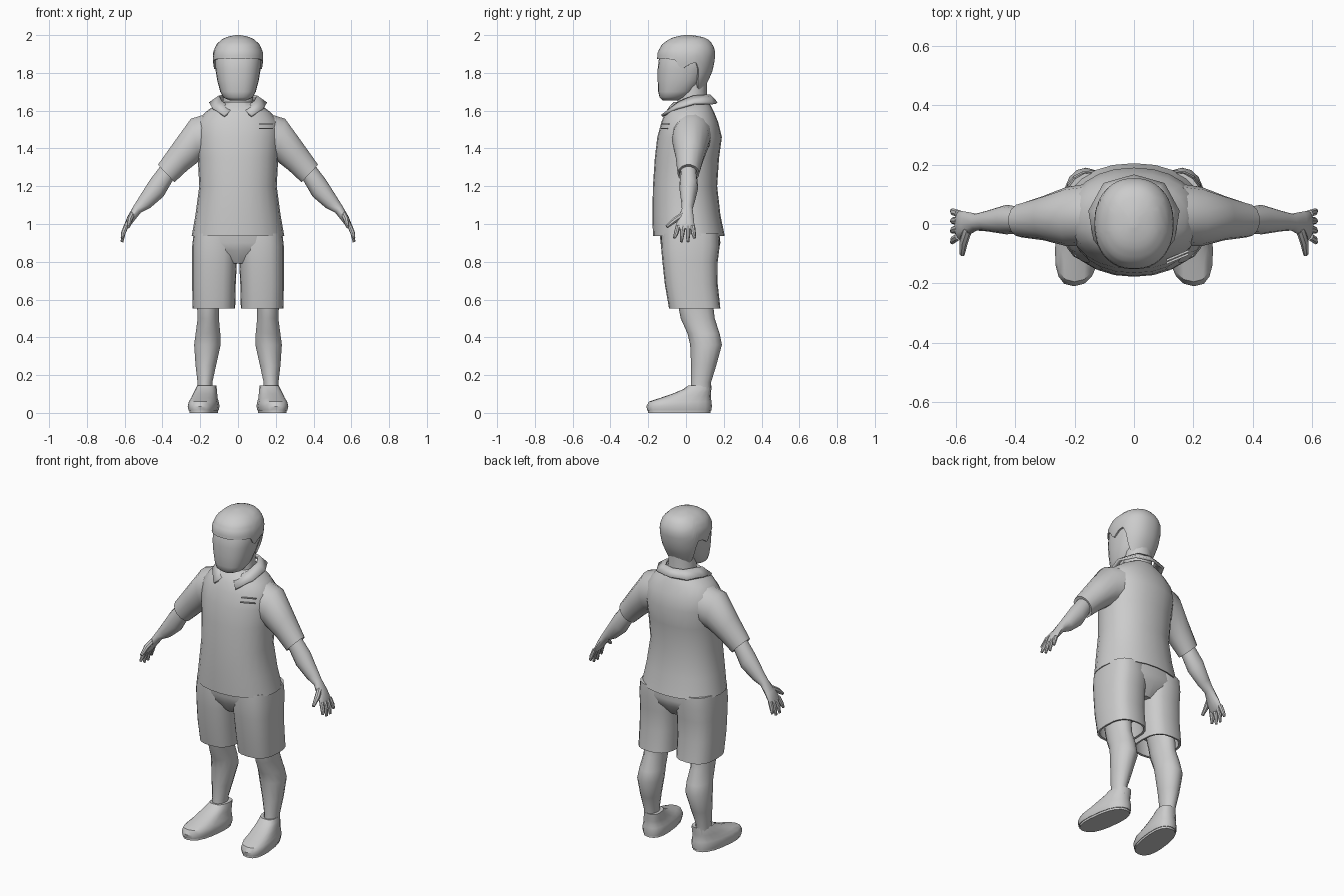
import bpy, bmesh, math
from mathutils import Vector

grey = bpy.data.materials.new("light_grey")
grey.diffuse_color = (0.6, 0.6, 0.6, 1)


def finish(name, bm, mirror=False, angle=40, solid=0):
    """Turn a bmesh into a shaded object, optionally mirrored across x."""
    bmesh.ops.recalc_face_normals(bm, faces=bm.faces)
    me = bpy.data.meshes.new(name)
    bm.to_mesh(me)
    bm.free()
    ob = bpy.data.objects.new(name, me)
    bpy.context.collection.objects.link(ob)
    me.materials.append(grey)
    bpy.ops.object.select_all(action='DESELECT')
    ob.select_set(True)
    bpy.context.view_layer.objects.active = ob
    bpy.ops.object.shade_smooth_by_angle(angle=math.radians(angle))
    if mirror:
        m = ob.modifiers.new("mirror", 'MIRROR')
        m.use_mirror_merge = True
        m.merge_threshold = 0.0005
    if solid:
        s = ob.modifiers.new("thickness", 'SOLIDIFY')
        s.thickness = solid
        s.offset = 0
    return ob


def ring(c, u, v, n=20, p=2.0):
    """Superellipse ring around c with half axes u and v."""
    pts = []
    for i in range(n):
        a = 2 * math.pi * i / n
        s, t = math.sin(a), math.cos(a)
        s = math.copysign(abs(s) ** (2 / p), s)
        t = math.copysign(abs(t) ** (2 / p), t)
        pts.append(Vector(c) + Vector(u) * s + Vector(v) * t)
    return pts


def level(z, x0, x1, y0, y1, n=20, p=2.2):
    """Horizontal ring from its bounds."""
    return ring(((x0 + x1) / 2, (y0 + y1) / 2, z), ((x1 - x0) / 2, 0, 0), (0, (y0 - y1) / 2, 0), n, p)


def limb(tx, tz, bx, bz, y0, y1, n=12):
    """Tilted ring from an upper point, a lower point and a depth range."""
    return ring(((tx + bx) / 2, (y0 + y1) / 2, (tz + bz) / 2),
                ((tx - bx) / 2, 0, (tz - bz) / 2), (0, (y0 - y1) / 2, 0), n)


def loft(bm, rings, caps=True):
    vs = [[bm.verts.new(q) for q in r] for r in rings]
    n = len(vs[0])
    for a, b in zip(vs, vs[1:]):
        for i in range(n):
            bm.faces.new((a[i], a[(i + 1) % n], b[(i + 1) % n], b[i]))
    if caps:
        bm.faces.new(vs[0])
        bm.faces.new(vs[-1])
    return vs


def lofted(name, rings, **kw):
    bm = bmesh.new()
    loft(bm, rings)
    return finish(name, bm, **kw)


def interp(table, x):
    """Linear lookup of the remaining columns at x."""
    for a, b in zip(table, table[1:]):
        if x <= b[0]:
            f = max(0, (x - a[0]) / (b[0] - a[0]))
            return [p + (q - p) * f for p, q in zip(a[1:], b[1:])]
    return list(table[-1][1:])


# Shirt body: height, half width, front, back
shirt = [(.96, .225, -.15, .18), (.94, .235, -.165, .195), (.937, .245, -.175, .205),
         (1.05, .225, -.178, .182), (1.2, .205, -.175, .165), (1.35, .213, -.165, .175),
         (1.46, .222, -.152, .19), (1.54, .215, -.13, .17), (1.59, .175, -.11, .15),
         (1.62, .135, -.09, .135), (1.645, .09, -.065, .12)]
lofted("shirt_body", [level(z, -w, w, f, b, 24) for z, w, f, b in shirt])

# Sleeves with a turned-in cuff
lofted("sleeves", [limb(*r, n=14) for r in [
    (.12, 1.60, .14, 1.36, -.07, .14), (.25, 1.56, .205, 1.33, -.075, .125),
    (.34, 1.435, .27, 1.28, -.055, .095), (.425, 1.315, .335, 1.22, -.045, .07),
    (.412, 1.305, .344, 1.23, -.035, .06), (.40, 1.32, .335, 1.25, -.035, .06)]], mirror=True)

# Arms and palms
bm = bmesh.new()
loft(bm, [limb(*r) for r in [
    (.40, 1.32, .34, 1.24, -.03, .055), (.465, 1.235, .395, 1.145, -.035, .065),
    (.525, 1.14, .465, 1.085, -.025, .045), (.55, 1.10, .515, 1.06, -.022, .035),
    (.585, 1.04, .555, 1.01, -.045, .042), (.605, .99, .578, .98, -.054, .045),
    (.605, .975, .59, .97, -.05, .04)]])


def finger(a, b, c, r):
    """Tapered three-point finger."""
    pts = [Vector(q) for q in (a, b, c)]
    d = (pts[2] - pts[0]).normalized()
    u = d.cross(Vector((0, 1, 0.3))).normalized()
    v = d.cross(u)
    loft(bm, [ring(q, u * r * k, v * r * k, 8) for q, k in zip(pts, (1, .95, .55))])


for y0, y1, tip in ((-.042, -.062, .925), (-.015, -.025, .905), (.012, .01, .905), (.035, .045, .925)):
    finger((.592, y0, .99), (.608, (y0 + y1) / 2, .95), (.614, y1, tip), .013)
finger((.56, -.015, 1.05), (.575, -.06, 1.02), (.58, -.103, .985), .016)
finish("arms_and_hands", bm, mirror=True)

# Shorts: hip block and two open legs
lofted("shorts_hips", [level(z, -w, w, f, b, 24, 2.5) for z, w, f, b in [
    (.97, .22, -.14, .175), (.90, .238, -.135, .182), (.86, .215, -.125, .172), (.79, .05, -.08, .12)]])
lofted("shorts_legs", [level(*r, n=20, p=2.7) for r in [
    (.95, .01, .235, -.13, .175), (.88, .0, .243, -.132, .178), (.80, .006, .243, -.125, .168),
    (.68, .012, .243, -.112, .168), (.553, .015, .24, -.09, .182),
    (.555, .027, .228, -.078, .17), (.66, .03, .225, -.09, .155)]], mirror=True)

# Lower legs
lofted("legs", [level(*r, n=14, p=2.0) for r in [
    (.68, .08, .22, -.06, .13), (.56, .098, .218, -.04, .145), (.50, .10, .215, -.028, .152),
    (.42, .092, .226, .008, .178), (.36, .09, .234, .022, .19), (.25, .115, .226, .027, .16),
    (.16, .135, .215, .027, .132), (.10, .135, .215, .02, .13)]], mirror=True)

# Shoes, toes turned slightly outward
shoe = [level(*r, n=18, p=2.5) for r in [
    (.012, .105, .255, -.205, .135), (.035, .10, .26, -.21, .137), (.06, .105, .255, -.195, .135),
    (.078, .113, .247, -.14, .132), (.10, .118, .242, -.075, .132), (.125, .123, .233, -.015, .134),
    (.145, .127, .226, .012, .135), (.143, .137, .216, .025, .125)]]
sole = [level(z, .108, .252, -.2, .13, 18, 2.5) for z in (0, .013)]
for name, rings in (("shoes", shoe), ("soles", sole)):
    for r in rings:
        for q in r:
            q.x -= (q.y + .02) * .12
    lofted(name, rings, mirror=True)

# Neck and head
lofted("neck", [level(z, -w, w, f, b, 16, 2) for z, w, f, b in [
    (1.58, .09, -.06, .12), (1.65, .08, -.045, .11), (1.76, .08, -.04, .11)]])
lofted("head", [level(z, -w, w, f, b, 24, 2.4) for z, w, f, b in [
    (1.655, .045, -.125, -.04), (1.67, .078, -.14, .0), (1.70, .094, -.147, .05),
    (1.76, .11, -.15, .09), (1.82, .12, -.15, .12), (1.88, .124, -.143, .14),
    (1.94, .105, -.115, .125), (1.97, .07, -.07, .09)]], angle=50)

# Hair cap: each column drops from the crown to a hairline set by its angle
hair = [(1.69, .092, -.1, .082), (1.74, .108, -.12, .108), (1.80, .124, -.14, .138),
        (1.87, .134, -.153, .153), (1.91, .132, -.15, .155), (1.95, .115, -.128, .143),
        (1.98, .083, -.088, .115), (1.993, .05, -.05, .08), (2.0, .012, -.01, .03)]
hairline = [(0, 1.875), (1.1, 1.872), (1.27, 1.865), (1.40, 1.815), (1.5, 1.825),
            (1.72, 1.85), (1.98, 1.855), (2.05, 1.79), (2.2, 1.73), (2.5, 1.70), (3.15, 1.695)]
cols, rows = 56, 12
grid = []
for j in range(rows + 1):
    line = []
    for i in range(cols):
        a = 2 * math.pi * i / cols
        lo = interp(hairline, min(a, 2 * math.pi - a))[0]
        z = lo + (2.0 - lo) * math.sin(j / rows * math.pi / 2)
        w, f, b = interp(hair, z)
        s, c = math.sin(a), math.cos(a)
        s, c = (math.copysign(abs(k) ** .9, k) for k in (s, c))
        line.append(Vector((w * s, (f + b) / 2 + (f - b) / 2 * c, z)))
    grid.append(line)
# Underside lip joining the hair to the head
lip = [Vector((q.x * .86, .01 + (q.y - .01) * .86, q.z)) for q in grid[0]]
lofted("hair", [lip] + grid, angle=45)

# Collar: inner and outer edge from the back to the front point
inner = [(0, .125, 1.68), (.06, .11, 1.68), (.097, .04, 1.675), (.085, -.03, 1.648), (.03, -.085, 1.605)]
outer = [(0, .162, 1.64), (.10, .135, 1.638), (.15, .045, 1.638), (.135, -.05, 1.612), (.072, -.128, 1.572)]
bm = bmesh.new()
a, b = ([bm.verts.new(q) for q in e] for e in (inner, outer))
for i in range(4):
    bm.faces.new((a[i], a[i + 1], b[i + 1], b[i]))
finish("collar", bm, mirror=True, solid=.014)

# Two thin stitched bars on the chest
bm = bmesh.new()
for z in (1.505, 1.53):
    y = -.132 + (z - 1.505) * .4
    loft(bm, [[Vector((x, y + (x - .11) * .42 + d, z + h)) for d, h in
               ((-.004, -.003), (-.004, .003), (.004, .003), (.004, -.003))] for x in (.11, .185)])
finish("chest_bars", bm)
